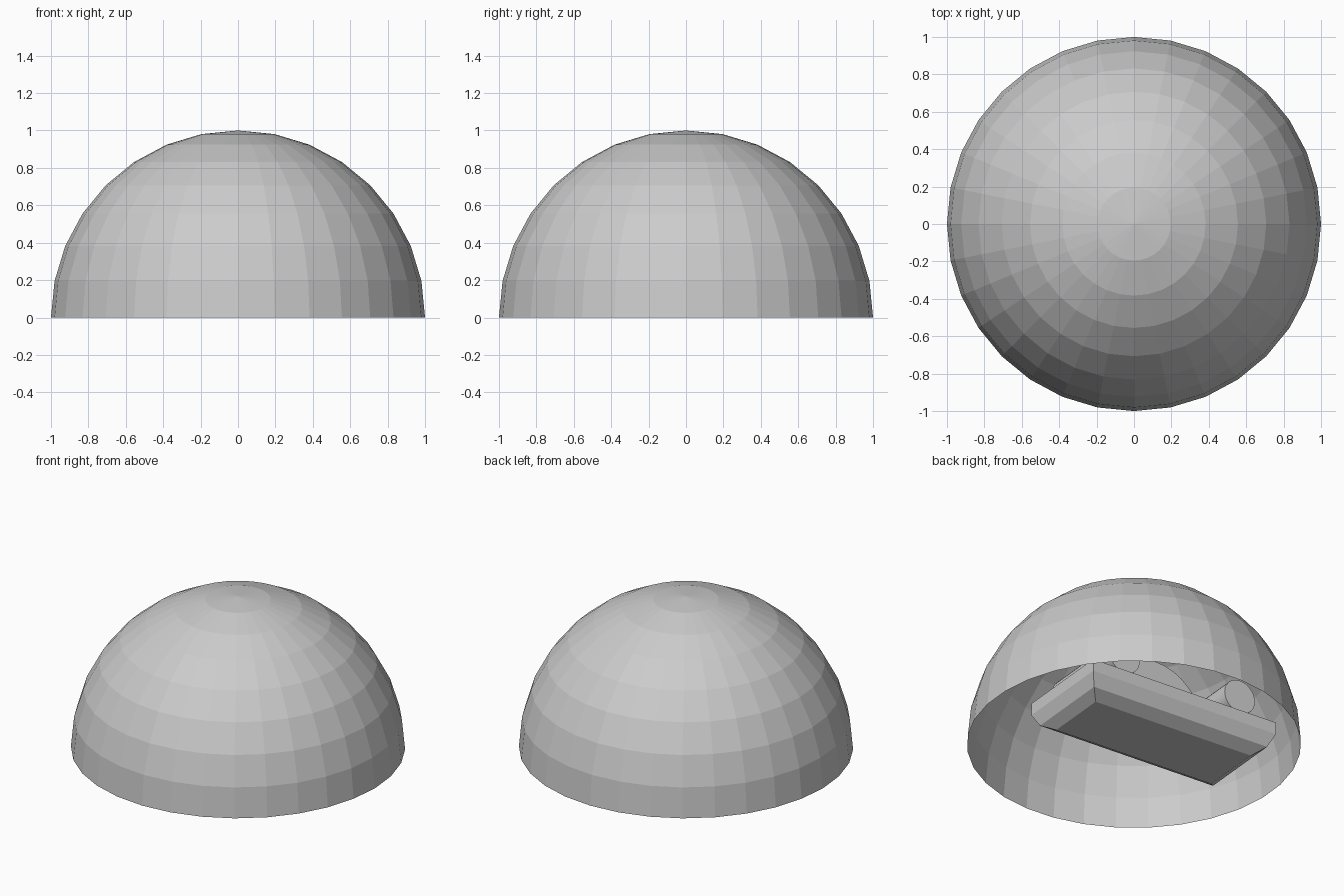
import bpy, bmesh
from math import radians, pi
from mathutils import Matrix

if "Cube" in bpy.data.objects:
    bpy.data.objects.remove(bpy.data.objects["Cube"])

# everything inside the dome shares one slightly turned frame
BASE = Matrix.Translation((-0.083, 0.083, 0)) @ Matrix.Rotation(radians(-5.2), 4, 'Z')


def finish(name, bm, matrix=Matrix()):
    bm.transform(matrix)
    me = bpy.data.meshes.new(name)
    bm.to_mesh(me)
    bm.free()
    ob = bpy.data.objects.new(name, me)
    bpy.context.collection.objects.link(ob)
    return ob


def cylinder_y(name, radius, depth, loc, segs=32, half=False):
    bm = bmesh.new()
    bmesh.ops.create_cone(bm, cap_ends=True, segments=segs, radius1=radius,
                          radius2=radius, depth=depth)
    bm.transform(Matrix.Translation(loc) @ Matrix.Rotation(pi / 2, 4, 'X'))
    if half:  # keep the part above the base block
        geom = bm.verts[:] + bm.edges[:] + bm.faces[:]
        bmesh.ops.bisect_plane(bm, geom=geom, plane_co=(0, 0, 0.2),
                               plane_no=(0, 0, 1), clear_inner=True)
    ob = finish(name, bm, BASE)
    bpy.context.view_layer.objects.active = ob
    ob.select_set(True)
    bpy.ops.object.shade_smooth_by_angle()
    ob.select_set(False)


# dome: open faceted hemisphere
bm = bmesh.new()
bmesh.ops.create_uvsphere(bm, u_segments=32, v_segments=16, radius=1)
bmesh.ops.delete(bm, geom=[v for v in bm.verts if v.co.z < -0.01], context='VERTS')
finish("dome", bm)

# base block: rectangular rings stepping in towards the underside
bm = bmesh.new()
rings = []
for z, inset in ((0.005, 0.10), (0.05, 0.035), (0.13, 0), (0.21, 0)):
    x, y = 0.665 - inset, 0.325 - 1.19 * inset
    rings.append([bm.verts.new((sx * x, sy * y, z))
                  for sx, sy in ((-1, -1), (1, -1), (1, 1), (-1, 1))])
for lo, hi in zip(rings, rings[1:]):
    for i in range(4):
        j = (i + 1) % 4
        bm.faces.new((lo[i], lo[j], hi[j], hi[i]))
bm.faces.new(rings[0][::-1])
bm.faces.new(rings[-1])
finish("base_block", bm, BASE)

# rollers across both ends of the block
for side, label in ((-1, "left"), (1, "right")):
    cylinder_y(label + "_roller", 0.11, 0.6, (side * 0.42, 0, 0.32))

# rounded upright panel in the middle
cylinder_y("round_panel", 0.33, 0.1, (-0.107, -0.178, 0.33), half=True)
